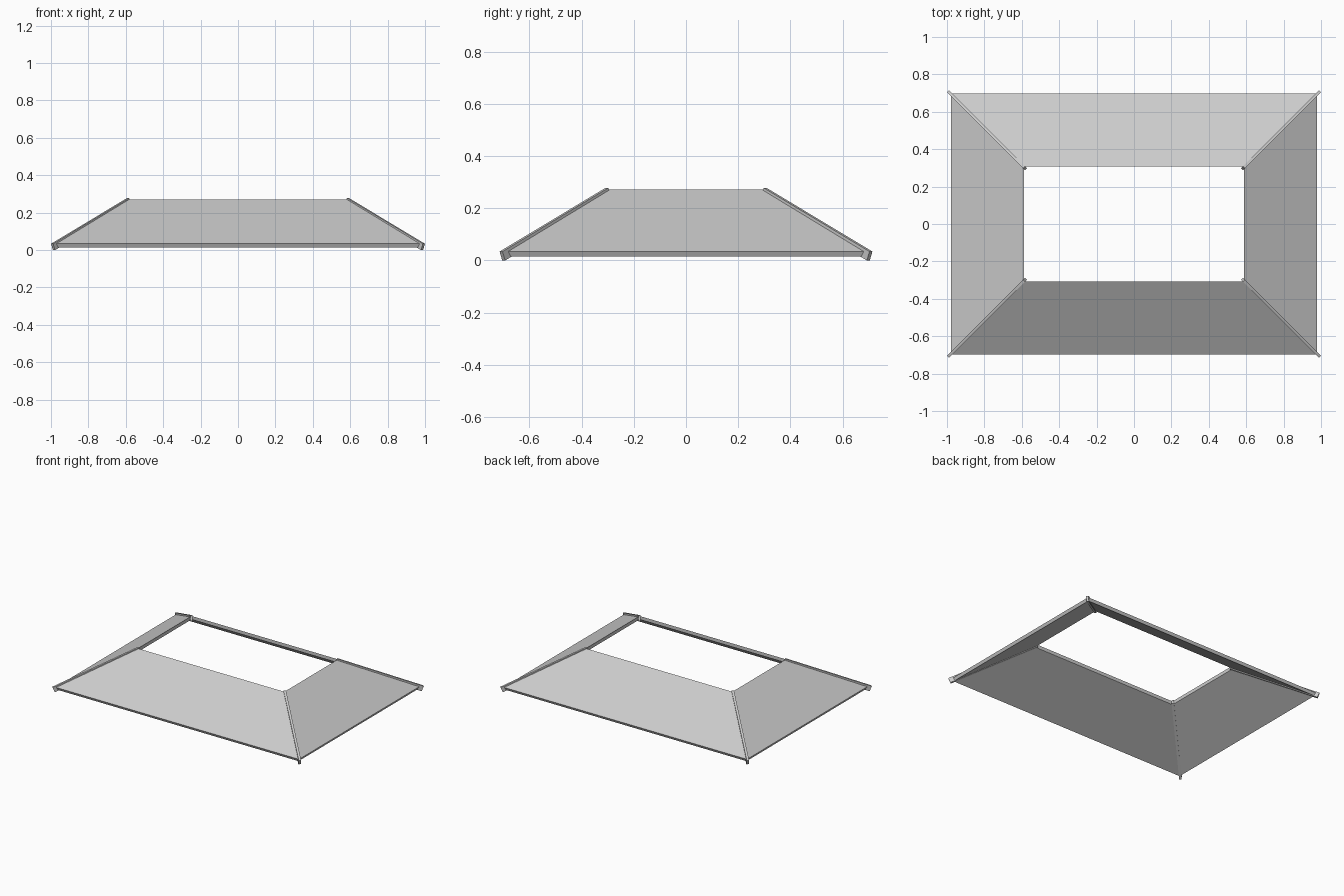
import bpy, bmesh
from mathutils import Vector

if "Cube" in bpy.data.objects:
    bpy.data.objects.remove(bpy.data.objects["Cube"])

# slab cross-section: inset from the eave line, height
SECTION = [(0.0, 0.034), (0.01, 0.014), (0.39, 0.246), (0.39, 0.271)]
HX, HY = 0.978, 0.698          # half size at the eave


def loft(name, ring_a, ring_b):
    """Closed solid between two matching four-sided rings."""
    bm = bmesh.new()
    a = [bm.verts.new(p) for p in ring_a]
    b = [bm.verts.new(p) for p in ring_b]
    bm.faces.new(a)
    bm.faces.new(b[::-1])
    n = len(a)
    for i in range(n):
        j = (i + 1) % n
        bm.faces.new((a[j], a[i], b[i], b[j]))
    bmesh.ops.recalc_face_normals(bm, faces=bm.faces)
    me = bpy.data.meshes.new(name)
    bm.to_mesh(me)
    bm.free()
    ob = bpy.data.objects.new(name, me)
    bpy.context.collection.objects.link(ob)
    return ob


def mitre(sx, sy):
    """Section placed on the hip plane of one corner."""
    return [(sx * (HX - d), sy * (HY - d), z) for d, z in SECTION]


# four sloping panels with mitred ends
for name, c0, c1 in [("front_panel", (-1, -1), (1, -1)),
                     ("right_panel", (1, -1), (1, 1)),
                     ("back_panel", (1, 1), (-1, 1)),
                     ("left_panel", (-1, 1), (-1, -1))]:
    loft(name, mitre(*c0), mitre(*c1))

# four hip bars, cut square to their own slope
WIDTH, DEPTH = 0.016, 0.037
for sx in (-1, 1):
    for sy in (-1, 1):
        low = Vector((sx * 0.994, sy * 0.709, 0.034))
        high = Vector((sx * 0.588, sy * 0.303, 0.278))
        axis = (high - low).normalized()
        side = axis.cross(Vector((0, 0, 1))).normalized()
        up = side.cross(axis).normalized()
        offs = [side * WIDTH / 2, -side * WIDTH / 2,
                -side * WIDTH / 2 - up * DEPTH, side * WIDTH / 2 - up * DEPTH]
        name = f"hip_bar_{'front' if sy < 0 else 'back'}_{'left' if sx < 0 else 'right'}"
        loft(name, [low + o for o in offs], [high + o for o in offs])
